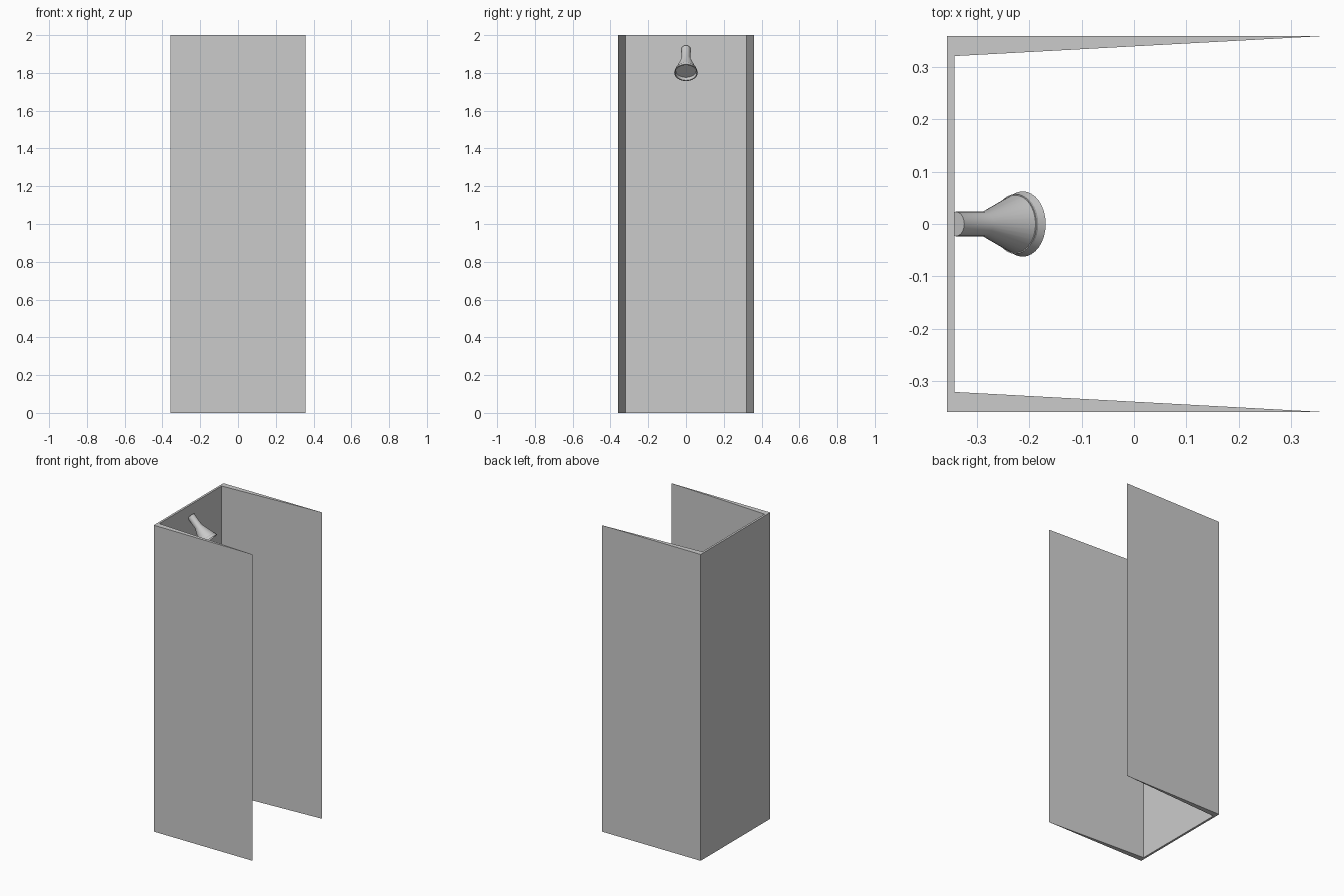
import bpy, bmesh, math
from mathutils import Vector

if "Cube" in bpy.data.objects:
    bpy.data.objects.remove(bpy.data.objects["Cube"])


def make_object(name, bm):
    bmesh.ops.recalc_face_normals(bm, faces=bm.faces)
    mesh = bpy.data.meshes.new(name)
    bm.to_mesh(mesh)
    bm.free()
    obj = bpy.data.objects.new(name, mesh)
    bpy.context.collection.objects.link(obj)
    return obj


# Stall walls: U-shaped plan with tapering sides, extruded upwards
X, Y, BACK, INNER, HEIGHT = 0.357, 0.359, -0.343, 0.321, 2.0
plan = [(-X, -Y), (X, -Y), (BACK, -INNER), (BACK, INNER), (X, Y), (-X, Y)]
bm = bmesh.new()
face = bm.faces.new([bm.verts.new((x, y, 0)) for x, y in plan])
ext = bmesh.ops.extrude_face_region(bm, geom=[face])
top = [v for v in ext["geom"] if isinstance(v, bmesh.types.BMVert)]
bmesh.ops.translate(bm, verts=top, vec=(0, 0, HEIGHT))
make_object("stall_walls", bm)

# Shower head: lathed (radius, distance) profile with a recessed face plate
profile = [(0.0235, 0.0), (0.0235, 0.078), (0.0625, 0.181), (0.057, 0.181), (0.057, 0.161)]
SIDES = 32
bm = bmesh.new()
rings = []
for r, d in profile:
    rings.append([bm.verts.new((r * math.cos(a), r * math.sin(a), d))
                  for a in (2 * math.pi * i / SIDES for i in range(SIDES))])
for lower, upper in zip(rings, rings[1:]):
    for i in range(SIDES):
        j = (i + 1) % SIDES
        bm.faces.new((lower[i], lower[j], upper[j], upper[i]))
bm.faces.new(rings[0])
bm.faces.new(rings[-1])
head = make_object("shower_head", bm)

# Tilt the head 45 degrees down and out from the back wall
head.location = (-0.341, 0, 1.929)
head.rotation_euler = Vector((1, 0, -1)).to_track_quat('Z', 'Y').to_euler()
bpy.context.view_layer.objects.active = head
head.select_set(True)
bpy.ops.object.shade_smooth_by_angle(angle=math.radians(35))
